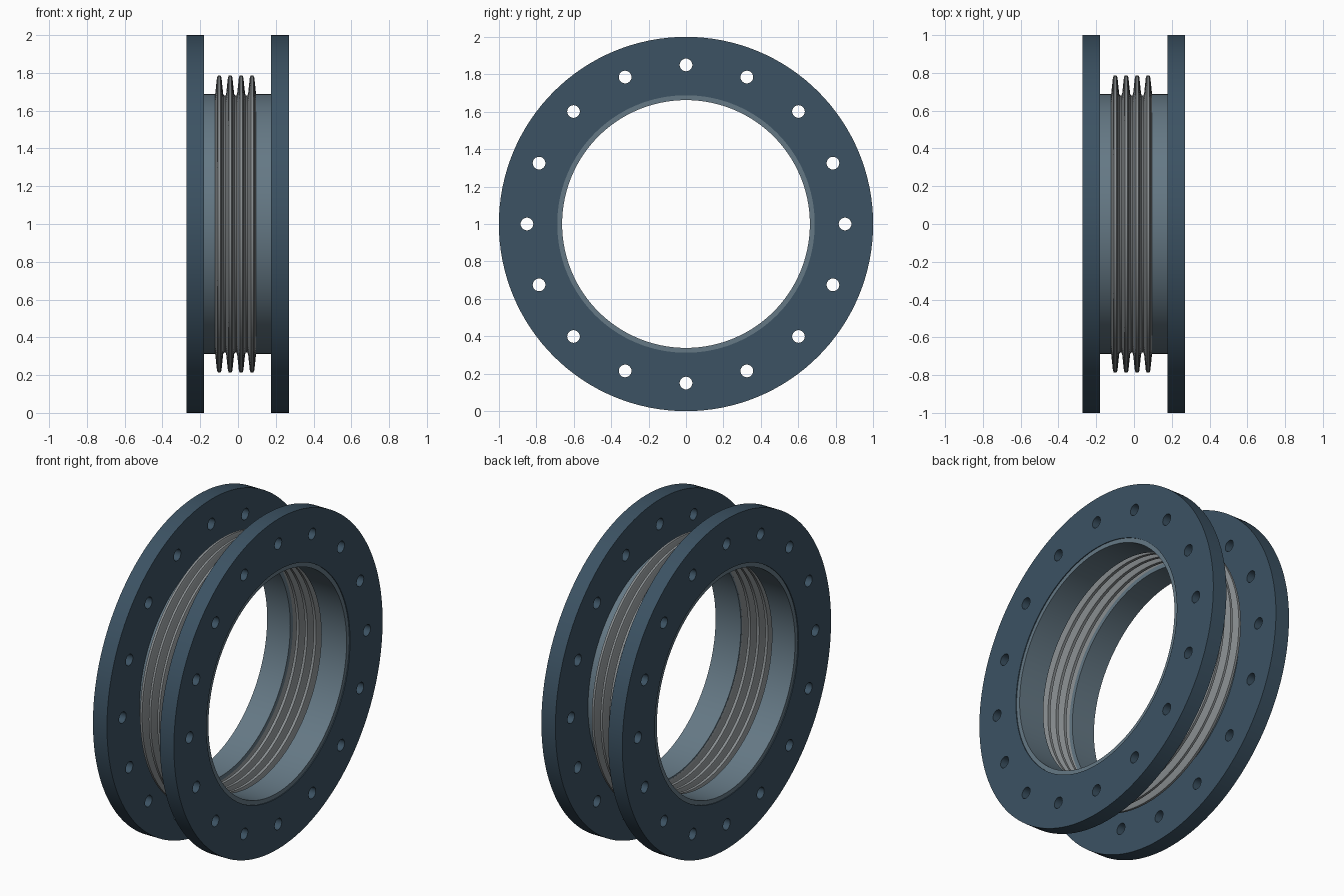
import bpy, bmesh, math
from mathutils import Matrix

if "Cube" in bpy.data.objects:
    bpy.data.objects.remove(bpy.data.objects["Cube"])

SEG = 128
AXIS_Z = 1.0


def material(name, rgb):
    m = bpy.data.materials.new(name)
    m.diffuse_color = (*rgb, 1)
    m.use_nodes = True
    m.node_tree.nodes["Principled BSDF"].inputs["Base Color"].default_value = m.diffuse_color
    return m


def finish(obj, mat):
    obj.data.materials.append(mat)
    bpy.ops.object.select_all(action='DESELECT')
    obj.select_set(True)
    bpy.context.view_layer.objects.active = obj
    bpy.ops.object.shade_smooth_by_angle(angle=math.radians(35))


def lathe(name, profile, mat):
    """Spin a closed (x, radius) profile around the x axis."""
    bm = bmesh.new()
    rings = []
    for i in range(SEG):
        a = 2 * math.pi * i / SEG
        rings.append([bm.verts.new((x, r * math.sin(a), AXIS_Z + r * math.cos(a)))
                      for x, r in profile])
    n = len(profile)
    for i in range(SEG):
        p, q = rings[i], rings[(i + 1) % SEG]
        for j in range(n):
            k = (j + 1) % n
            bm.faces.new((p[j], p[k], q[k], q[j]))
    bmesh.ops.recalc_face_normals(bm, faces=bm.faces)
    me = bpy.data.meshes.new(name)
    bm.to_mesh(me)
    bm.free()
    obj = bpy.data.objects.new(name, me)
    bpy.context.collection.objects.link(obj)
    finish(obj, mat)


def flange(name, x, depth, mat):
    """Drilled ring: filled flat outline with round holes, extruded along x."""
    cu = bpy.data.curves.new(name + "_outline", 'CURVE')
    cu.dimensions = '2D'
    cu.fill_mode = 'BOTH'
    cu.extrude = depth / 2

    def circle(cx, cy, r, n):
        sp = cu.splines.new('POLY')
        sp.points.add(n - 1)
        for i, pt in enumerate(sp.points):
            a = 2 * math.pi * i / n
            pt.co = (cx + r * math.cos(a), cy + r * math.sin(a), 0, 1)
        sp.use_cyclic_u = True

    circle(0, 0, 1.0, SEG)
    circle(0, 0, 0.688, SEG)
    for i in range(16):
        a = math.pi * i / 8
        circle(0.85 * math.cos(a), 0.85 * math.sin(a), 0.034, 24)
    tmp = bpy.data.objects.new(name + "_outline", cu)
    bpy.context.collection.objects.link(tmp)
    bpy.context.view_layer.update()
    me = bpy.data.meshes.new_from_object(
        tmp.evaluated_get(bpy.context.evaluated_depsgraph_get()))
    bpy.data.objects.remove(tmp)
    me.transform(Matrix.Translation((x, 0, AXIS_Z)) @ Matrix.Rotation(math.pi / 2, 4, 'Y'))
    bm = bmesh.new()
    bm.from_mesh(me)
    bmesh.ops.remove_doubles(bm, verts=bm.verts, dist=1e-5)
    bmesh.ops.recalc_face_normals(bm, faces=bm.faces)
    bm.to_mesh(me)
    bm.free()
    obj = bpy.data.objects.new(name, me)
    bpy.context.collection.objects.link(obj)
    finish(obj, mat)


blue = material("flange_blue", (0.045, 0.085, 0.125))
steel = material("pipe_steel", (0.13, 0.19, 0.235))
grey = material("bellows_grey", (0.25, 0.27, 0.28))

# End flanges
flange("left_flange", -0.226, 0.094, blue)
flange("right_flange", 0.223, 0.094, blue)

# Pipe stubs inside the flanges
for name, x0, x1 in (("left_pipe", -0.268, -0.113), ("right_pipe", 0.095, 0.265)):
    lathe(name, [(x0, 0.662), (x1, 0.662), (x1, 0.688), (x0, 0.688)], steel)

# Bellows: four thin-walled tapered folds
PITCH, CENTRE, T = 0.058, -0.0125, 0.006
outer, inner = [(-0.125, 0.680)], [(-0.125, 0.672)]
for i in range(4):
    c = CENTRE + (i - 1.5) * PITCH
    fold = ((0.025, 0.680), (0.021, 0.690), (0.012, 0.775), (0.007, 0.786))
    drop = (0.008, 0.006, 0.006, 0.006)
    for s in (-1, 1):
        rows = list(zip(fold, drop))
        for (w, r), d in (rows if s < 0 else reversed(rows)):
            outer.append((c + s * w, r))
            inner.append((c + s * max(w - T * 0.8, 0.003), r - d))
outer.append((0.107, 0.680))
inner.append((0.107, 0.672))
lathe("bellows", outer + inner[::-1], grey)
